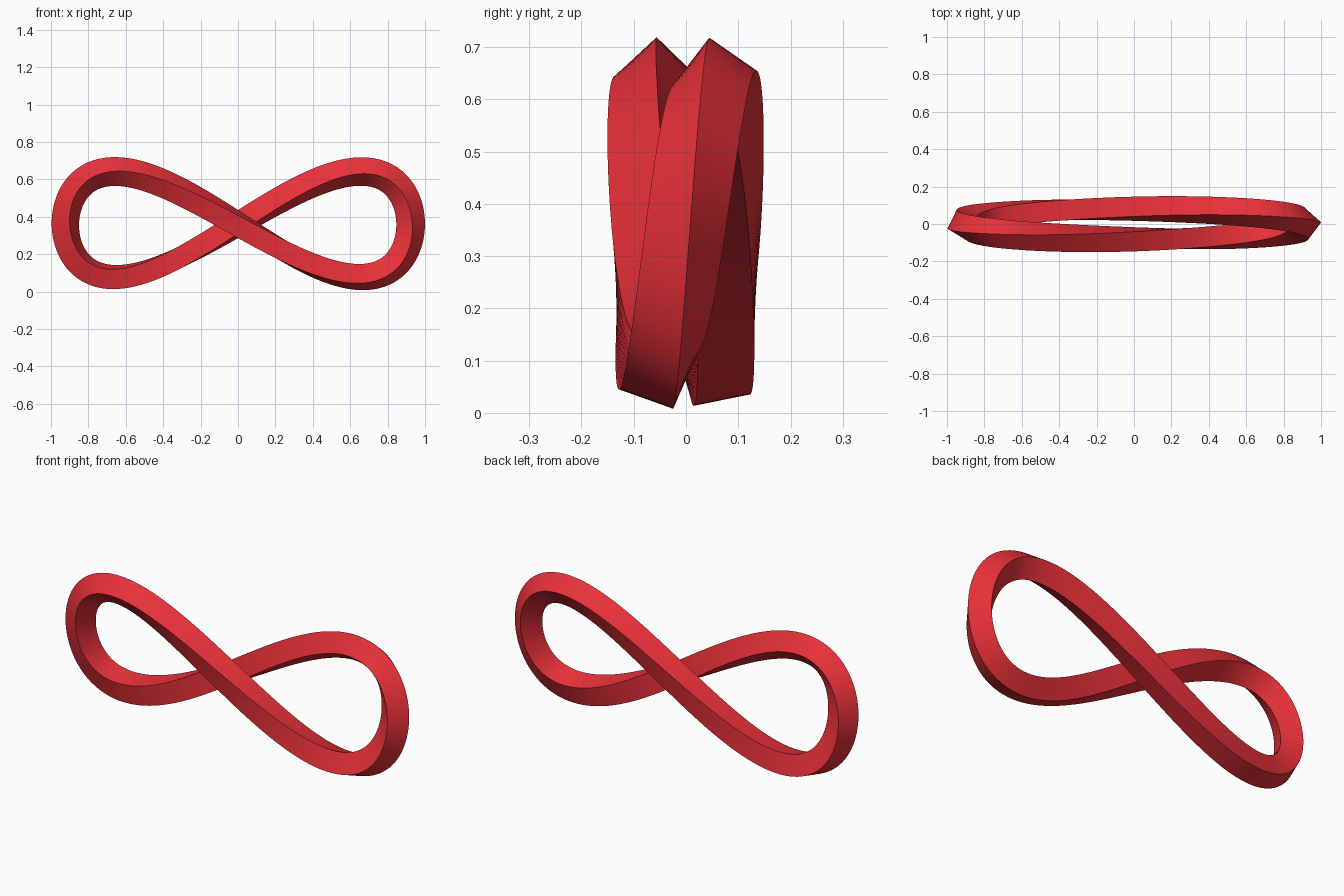
import bpy, bmesh
from math import sin, cos, pi, radians
from mathutils import Vector

if "Cube" in bpy.data.objects:
    bpy.data.objects.remove(bpy.data.objects["Cube"])

SEGMENTS = 240
HALF_DIAGONAL = 0.077


def path(t):
    # Figure-eight centre line, with the two strands passing each other in y
    return Vector((0.923 * cos(t) - 0.004 * (cos(3 * t) - cos(t)),
                   0.081 * sin(t), 0.36 + 0.282 * sin(2 * t)))


# Arc length drives a steady half turn around the loop
points = [path(2 * pi * i / SEGMENTS) for i in range(SEGMENTS + 1)]
lengths = [0.0]
for a, b in zip(points, points[1:]):
    lengths.append(lengths[-1] + (b - a).length)

# Square section swept along the path
bm = bmesh.new()
rings = []
for i in range(SEGMENTS):
    t = 2 * pi * i / SEGMENTS
    tangent = (path(t + 0.001) - path(t - 0.001)).normalized()
    side = Vector((0, 1, 0)).cross(tangent).normalized()
    up = tangent.cross(side)
    angle = radians(12 - 6 * cos(t) - 180 * lengths[i] / lengths[-1])
    rings.append([bm.verts.new(points[i] + HALF_DIAGONAL * (
        cos(angle + k * pi / 2) * side + sin(angle + k * pi / 2) * up)) for k in range(4)])

# The half turn closes two corners along
rings.append(rings[0][2:] + rings[0][:2])
for a, b in zip(rings, rings[1:]):
    for k in range(4):
        n = (k + 1) % 4
        bm.faces.new((a[k], a[n], b[n], b[k]))
bmesh.ops.recalc_face_normals(bm, faces=bm.faces)

mesh = bpy.data.meshes.new("twisted_loop")
bm.to_mesh(mesh)
bm.free()
loop = bpy.data.objects.new("twisted_loop", mesh)
bpy.context.collection.objects.link(loop)

# Red material
red = bpy.data.materials.new("red")
red.diffuse_color = (0.8, 0.03, 0.04, 1)
red.use_nodes = True
red.node_tree.nodes["Principled BSDF"].inputs["Base Color"].default_value = red.diffuse_color
mesh.materials.append(red)

# Smooth along the length, sharp along the four edges
bpy.context.view_layer.objects.active = loop
loop.select_set(True)
bpy.ops.object.shade_smooth_by_angle(angle=radians(40))
